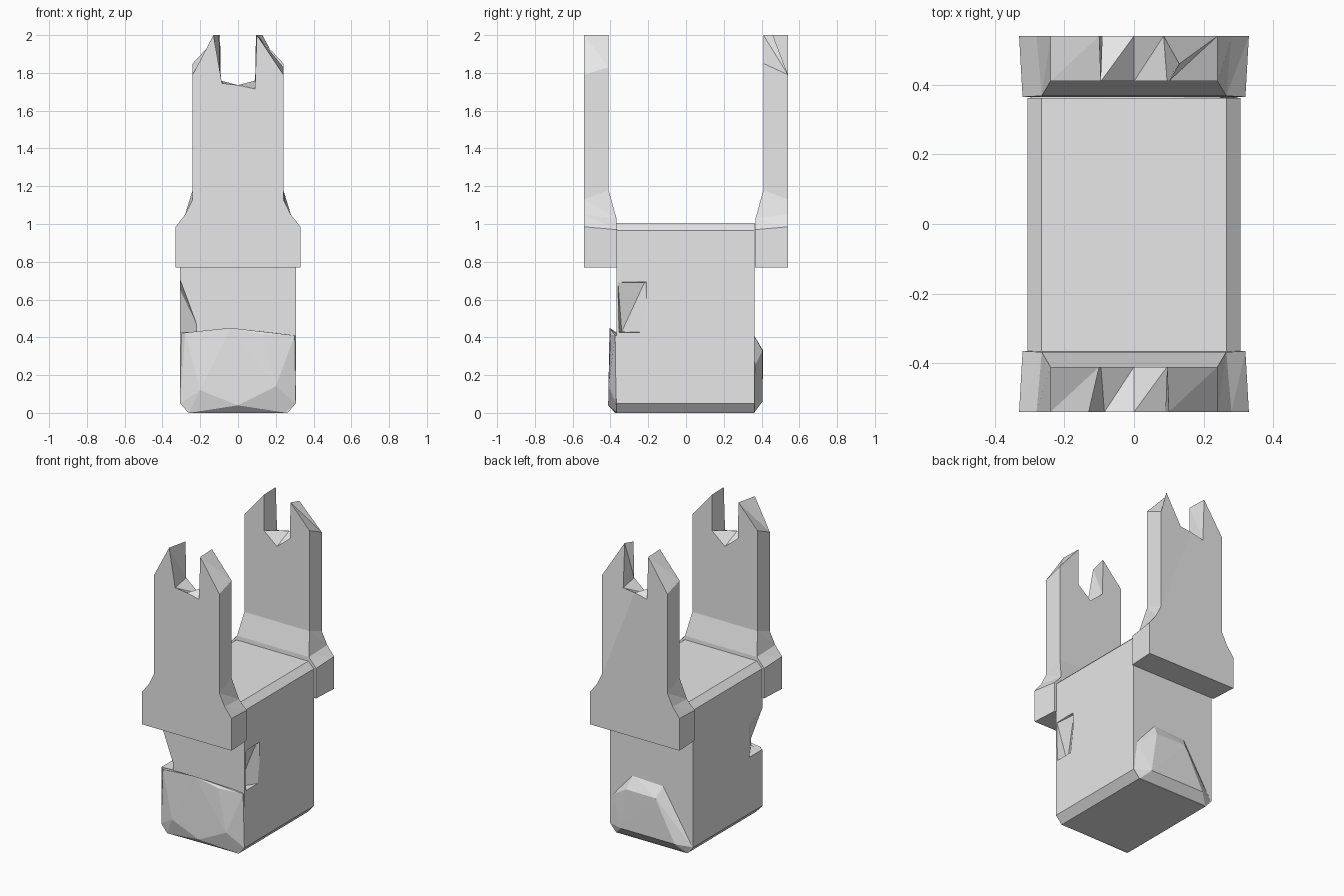
import bpy, bmesh

cube = bpy.data.objects.get("Cube")
if cube:
    bpy.data.objects.remove(cube, do_unlink=True)

# Single stone colour
stone = bpy.data.materials.new("grey_stone")
stone.use_nodes = True
stone.diffuse_color = (0.8, 0.8, 0.8, 1)
stone.node_tree.nodes["Principled BSDF"].inputs["Base Color"].default_value = (0.8, 0.8, 0.8, 1)


def finish(name, bm):
    bmesh.ops.recalc_face_normals(bm, faces=bm.faces[:])
    mesh = bpy.data.meshes.new(name)
    bm.to_mesh(mesh)
    bm.free()
    mesh.materials.append(stone)
    obj = bpy.data.objects.new(name, mesh)
    bpy.context.collection.objects.link(obj)
    return obj


def hull(name, points):
    """Faceted convex chunk around a few points."""
    bm = bmesh.new()
    for p in points:
        bm.verts.new(p)
    res = bmesh.ops.convex_hull(bm, input=bm.verts[:])
    loose = [v for v in bm.verts if not v.link_faces]
    bmesh.ops.delete(bm, geom=loose, context='VERTS')
    return finish(name, bm)


def battlement(name, side, outer_tip_y):
    """Tall split plate; side -1 is the front, 1 the back (turned half round)."""
    bm = bmesh.new()

    def layer(rows, crown):
        make = lambda x, y, z: bm.verts.new((-side * x, side * y, z))
        left = [make(-x, y, z) for x, y, z in rows]
        right = [make(x, y, z) for x, y, z in rows]
        top = [make(*p) for p in crown]
        for i in range(len(rows) - 1):
            bm.faces.new((left[i], right[i], right[i + 1], left[i + 1]))
        # crown face split down the notch centre
        mid = len(top) // 2
        bm.faces.new([left[-1]] + top[:mid + 1])
        bm.faces.new([right[-1]] + top[:mid - 1:-1])
        bm.faces.new((left[-1], top[mid], right[-1]))
        return left + top + right[::-1]

    o, i = 0.54, 0.41
    outer = layer(
        [(0.33, o, 0.77), (0.33, o, 0.985), (0.28, o, 1.05), (0.24, o, 1.13)],
        [(-0.24, o, 1.79), (-0.13, outer_tip_y, 2.0), (-0.085, o, 1.745),
         (0, o, 1.735), (0.09, o, 1.715), (0.1, o, 2.0), (0.24, o, 1.79)])
    inner = layer(
        [(0.32, 0.365, 0.77), (0.32, 0.365, 0.97), (0.265, 0.368, 1.03), (0.24, i, 1.18)],
        [(-0.24, i, 1.85), (-0.1, i, 2.0), (-0.095, i, 1.76),
         (0, i, 1.68), (0.095, i, 1.76), (0.095, i, 2.0), (0.24, i, 1.83)])
    n = len(outer)
    for k in range(n):
        m = (k + 1) % n
        bm.faces.new((outer[k], outer[m], inner[m]))
        bm.faces.new((outer[k], inner[m], inner[k]))
    return finish(name, bm)


# Central block with bevelled long edges
section = [(0.262, 0.0), (0.306, 0.05), (0.306, 0.965), (0.265, 1.005)]
section += [(-x, z) for x, z in reversed(section)]
bm = bmesh.new()
face = bm.faces.new([bm.verts.new((x, -0.368, z)) for x, z in section])
ext = bmesh.ops.extrude_face_region(bm, geom=[face])
bmesh.ops.translate(bm, vec=(0, 0.73, 0),
                    verts=[g for g in ext["geom"] if isinstance(g, bmesh.types.BMVert)])
block = finish("central_block", bm)

# Broken pockets on the front corners
pockets = [
    [(0.33, -0.19, 0.7), (0.33, -0.19, 0.425), (0.304, -0.36, 0.69),
     (0.24, -0.34, 0.43), (0.33, -0.36, 0.7), (0.33, -0.36, 0.425), (0.29, -0.22, 0.69)],
    [(-0.33, -0.19, 0.7), (-0.33, -0.19, 0.425), (-0.3, -0.4, 0.7),
     (-0.2, -0.4, 0.43), (-0.33, -0.4, 0.7), (-0.33, -0.4, 0.425)],
]
for pts in pockets:
    cutter = hull("pocket_cutter", pts)
    cutter.hide_render = True
    mod = block.modifiers.new("pocket", 'BOOLEAN')
    mod.operation = 'DIFFERENCE'
    mod.solver = 'EXACT'
    mod.object = cutter
    bpy.context.view_layer.objects.active = block
    bpy.ops.object.modifier_apply(modifier=mod.name)
    bpy.data.objects.remove(cutter, do_unlink=True)

# Rough stone swelling on the lower front
hull("front_swelling", [
    (-0.306, -0.36, 0.42), (0.306, -0.36, 0.41), (-0.28, -0.39, 0.425),
    (-0.04, -0.405, 0.45), (0.13, -0.4, 0.415), (0.3, -0.375, 0.41),
    (-0.2, -0.41, 0.12), (0, -0.412, 0.04), (0.2, -0.41, 0.14),
    (-0.306, -0.37, 0.05), (0.306, -0.37, 0.05),
    (-0.26, -0.375, 0.0), (0.26, -0.365, 0.0)])

# Rough stone swelling on the lower back
hull("back_swelling", [
    (0.14, 0.355, 0.42), (-0.09, 0.355, 0.41), (0.16, 0.405, 0.33),
    (-0.06, 0.408, 0.33), (0.2, 0.405, 0.06), (-0.2, 0.405, 0.06),
    (0.304, 0.36, 0.05), (-0.304, 0.36, 0.05),
    (0.26, 0.36, 0.0), (-0.26, 0.36, 0.0), (0.28, 0.365, 0.25)])

# Split uprights at both ends
battlement("front_battlement", -1, 0.54).data.transform
battlement("back_battlement", 1, 0.46)
